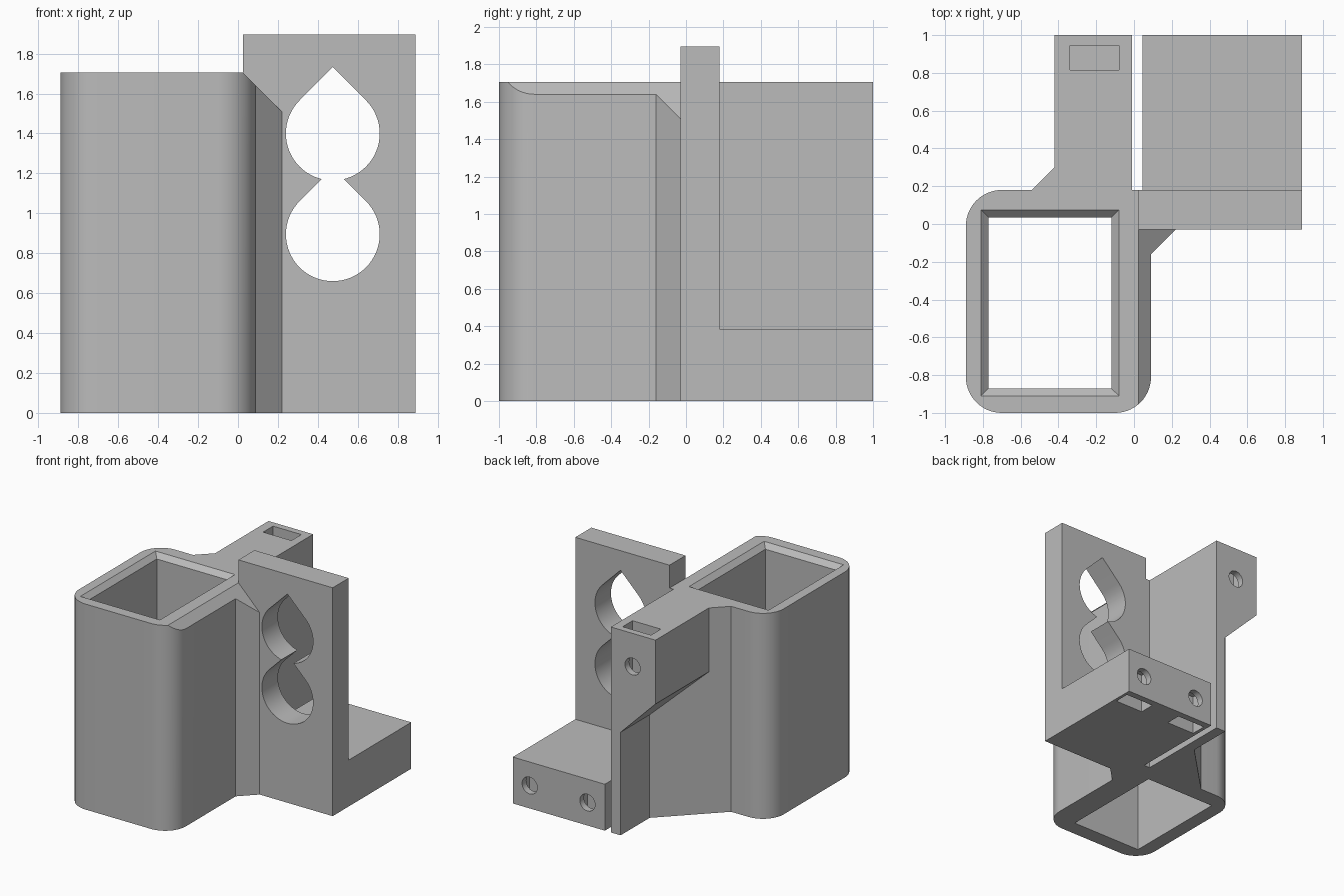
import bpy
import bmesh
from math import sin, cos, pi, radians

cube = bpy.data.objects.get("Cube")
if cube:
    bpy.data.objects.remove(cube, do_unlink=True)

grey = bpy.data.materials.new("plain grey")
grey.use_nodes = True
grey.diffuse_color = (0.5, 0.5, 0.5, 1)
grey.node_tree.nodes["Principled BSDF"].inputs["Base Color"].default_value = (0.5, 0.5, 0.5, 1)


def prism(name, points, low, high, axis="z", grow=0.0):
    """Extrude a profile along an axis; grow widens the far end about its centre."""
    place = {"z": lambda a, b, t: (a, b, t),
             "y": lambda a, b, t: (a, t, b)}[axis]
    ca = (min(p[0] for p in points) + max(p[0] for p in points)) / 2
    cb = (min(p[1] for p in points) + max(p[1] for p in points)) / 2
    bm = bmesh.new()
    near = [bm.verts.new(place(a, b, low)) for a, b in points]
    far = [bm.verts.new(place(a + (grow if a > ca else -grow) * bool(grow),
                              b + (grow if b > cb else -grow) * bool(grow), high))
           for a, b in points]
    bm.faces.new(near)
    bm.faces.new(far)
    n = len(points)
    for i in range(n):
        j = (i + 1) % n
        bm.faces.new((near[i], near[j], far[j], far[i]))
    bmesh.ops.recalc_face_normals(bm, faces=bm.faces)
    mesh = bpy.data.meshes.new(name)
    bm.to_mesh(mesh)
    bm.free()
    mesh.materials.append(grey)
    obj = bpy.data.objects.new(name, mesh)
    bpy.context.collection.objects.link(obj)
    return obj


def rect(x0, x1, y0, y1):
    return [(x0, y0), (x1, y0), (x1, y1), (x0, y1)]


def arc(cx, cy, r, start, end, steps):
    return [(cx + r * cos(radians(start + (end - start) * i / steps)),
             cy + r * sin(radians(start + (end - start) * i / steps)))
            for i in range(steps + 1)]


def combine(target, tool, operation):
    """Apply a boolean and remove the tool."""
    mod = target.modifiers.new("combine", "BOOLEAN")
    mod.operation = operation
    mod.solver = "EXACT"
    mod.object = tool
    bpy.context.view_layer.objects.active = target
    bpy.ops.object.modifier_apply(modifier=mod.name)
    bpy.data.objects.remove(tool, do_unlink=True)


# Main sizes
LEFT, RIGHT, FRONT, BACK, TOP = -0.89, 0.09, -1.0, 0.18, 1.705
R = 0.19

# Column footprint: rounded sleeve, front gusset, thin rear wall and rear gusset
footprint = (arc(LEFT + R, FRONT + R, R, 180, 270, 14)
             + arc(RIGHT - R, FRONT + R, R, 270, 360, 14)
             + [(RIGHT, -0.16), (0.22, -0.03), (0.22, BACK), (-0.01, BACK),
                (-0.01, 1), (-0.10, 1), (-0.10, 0.62), (-0.54, BACK)]
             + arc(LEFT + R, BACK - R, R, 90, 180, 14))
bracket = prism("sleeve_bracket", footprint, 0, TOP)

# Sloped cut at the top of the front gusset
slope = [(0.025, TOP), (0.425, TOP - 0.4), (0.425, TOP + 0.2), (-0.175, TOP + 0.2)]
combine(bracket, prism("slope_cutter", slope, -1.2, 0.5, "y"), "DIFFERENCE")

# Rear arm with a sloped underside, upright plate and shelf
arm = [(-0.01, 0.855), (-0.01, TOP), (-0.42, TOP), (-0.42, 1.175), (-0.10, 0.855)]
combine(bracket, prism("rear_arm", arm, 0.12, 1, "y"), "UNION")
plate = prism("upright_plate", rect(0.025, 0.89, -0.03, BACK), 0, 1.895)
combine(plate, prism("shelf", rect(0.045, 0.89, 0.1, 1), 0, 0.385), "UNION")
combine(bracket, plate, "UNION")

# Square sleeve opening with a chamfered rim
opening = rect(-0.77, -0.12, -0.87, 0.035)
combine(bracket, prism("sleeve_cutter", opening, -0.1, 1.9), "DIFFERENCE")
combine(bracket, prism("rim_cutter", opening, TOP - 0.04, TOP + 0.02, grow=0.06), "DIFFERENCE")

# Two overlapping teardrop windows in the plate
for z in (0.895, 1.4):
    r = 0.235
    drop = arc(0.475, z, r, 135, 405, 48) + [(0.475, z + r * 2 ** 0.5)]
    combine(bracket, prism("teardrop_cutter", drop, -0.1, 0.3, "y"), "DIFFERENCE")

# Screw holes from the back, each crossing a nut slot
for x, z, low, high in ((-0.21, 1.43, 1.28, 1.8),
                        (0.205, 0.19, -0.1, 0.33),
                        (0.735, 0.19, -0.1, 0.33)):
    slot = rect(x - 0.13, x + 0.13, 0.815, 0.945)
    combine(bracket, prism("nut_slot_cutter", slot, low, high), "DIFFERENCE")
    hole = arc(x, z, 0.07, 0, 345, 23)
    combine(bracket, prism("screw_cutter", hole, 0.6, 1.1, "y"), "DIFFERENCE")

# Smooth the rounded corners, keep the edges sharp
bpy.ops.object.select_all(action="DESELECT")
bracket.select_set(True)
bpy.context.view_layer.objects.active = bracket
bpy.ops.object.shade_smooth_by_angle(angle=radians(25))
